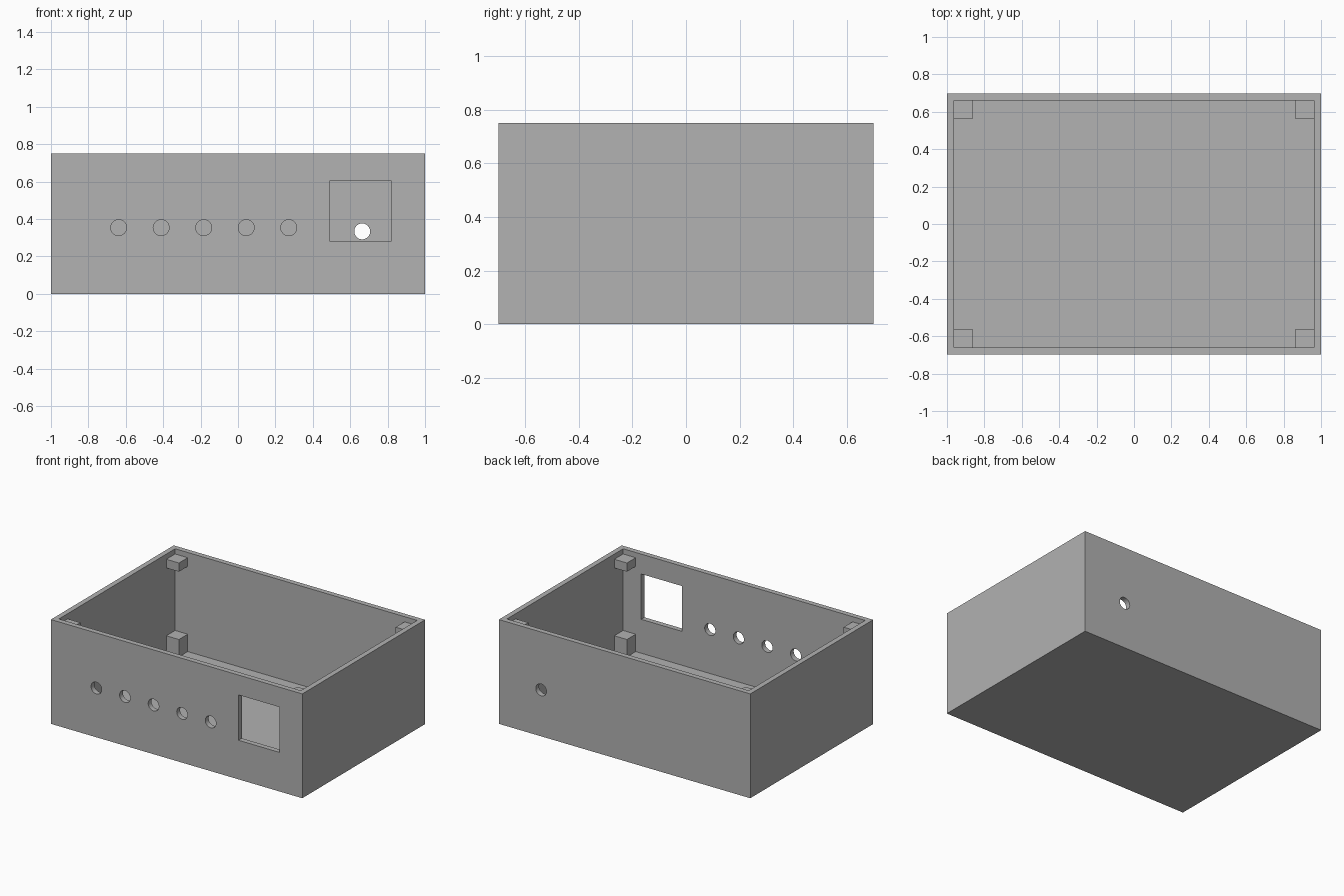
import bpy, math

if "Cube" in bpy.data.objects:
    bpy.data.objects.remove(bpy.data.objects["Cube"])

W, D, H = 2.0, 1.396, 0.75   # outer size
T = 0.0375                   # wall and floor thickness
P = 0.10                     # corner block footprint

grey = bpy.data.materials.new("mid grey")
grey.diffuse_color = (0.445, 0.445, 0.445, 1)
grey.use_nodes = True
grey.node_tree.nodes["Principled BSDF"].inputs["Base Color"].default_value = grey.diffuse_color


def box(name, lo, hi):
    """Axis-aligned box from its low corner to its high corner."""
    bpy.ops.mesh.primitive_cube_add(size=1)
    ob = bpy.context.object
    ob.name = name
    ob.location = [(a + b) / 2 for a, b in zip(lo, hi)]
    ob.scale = [b - a for a, b in zip(lo, hi)]
    bpy.ops.object.transform_apply(location=True, scale=True)
    ob.data.materials.append(grey)
    return ob


def drill(name, x, y, z, r):
    """Round cutter running along y."""
    bpy.ops.mesh.primitive_cylinder_add(vertices=48, radius=r, depth=T * 4,
                                        location=(x, y, z), rotation=(math.pi / 2, 0, 0))
    ob = bpy.context.object
    ob.name = name
    bpy.ops.object.transform_apply(location=True, rotation=True)
    ob.data.materials.append(grey)
    return ob


# Open-topped case
case = box("case", (-W / 2, -D / 2, 0), (W / 2, D / 2, H))
cutters = [box("cavity_cutter", (-W / 2 + T, -D / 2 + T, T), (W / 2 - T, D / 2 - T, H + 0.2))]

# Display window and row of button holes in the front, cable hole in the back
cutters.append(box("window_cutter", (0.493, -D / 2 - 0.1, 0.281), (0.819, -D / 2 + 0.1, 0.607)))
for i in range(5):
    cutters.append(drill("button_hole_cutter", -0.638 + 0.2273 * i, -D / 2, 0.354, 0.0425))
cutters.append(drill("cable_hole_cutter", 0.664, D / 2, 0.334, 0.0425))

for c in cutters:
    m = case.modifiers.new("cut", 'BOOLEAN')
    m.operation, m.solver, m.object = 'DIFFERENCE', 'EXACT', c
    bpy.context.view_layer.objects.active = case
    bpy.ops.object.modifier_apply(modifier=m.name)
    bpy.data.objects.remove(c, do_unlink=True)

bpy.ops.object.select_all(action='DESELECT')
case.select_set(True)
bpy.context.view_layer.objects.active = case
bpy.ops.object.shade_smooth_by_angle(angle=math.radians(30))

# Lid supports near the rim and board posts on the floor, in every corner
for sx in (-1, 1):
    for sy in (-1, 1):
        xs = sorted((sx * (W / 2 - T), sx * (W / 2 - T - P)))
        ys = sorted((sy * (D / 2 - T), sy * (D / 2 - T - P)))
        for name, z0, z1 in (("lid_support", H - T - 0.0625, H - T),
                             ("board_post", T, 0.1625)):
            box(name, (xs[0], ys[0], z0), (xs[1], ys[1], z1))
